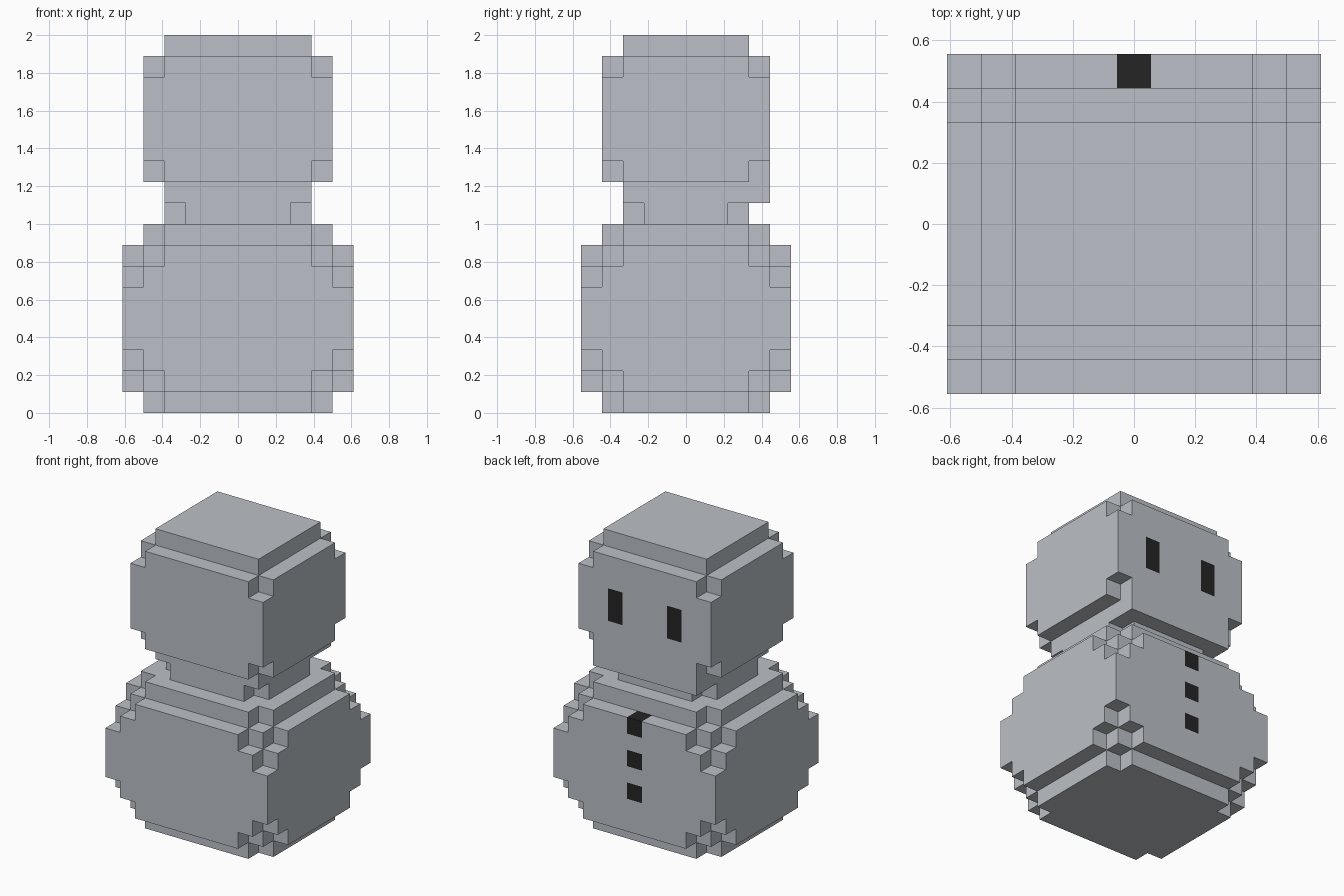
import bpy
import bmesh
from mathutils import Vector

cube = bpy.data.objects.get("Cube")
if cube:
    bpy.data.objects.remove(cube, do_unlink=True)

NX, NY = 11, 10      # blocks across and deep
U = 1 / 9            # block size


def make_material(name, color):
    m = bpy.data.materials.new(name)
    m.use_nodes = True
    m.diffuse_color = color
    bsdf = next(n for n in m.node_tree.nodes if n.type == 'BSDF_PRINCIPLED')
    bsdf.inputs["Base Color"].default_value = color
    bsdf.inputs["Roughness"].default_value = 0.9
    return m


snow = make_material("snow_grey", (0.50, 0.53, 0.57, 1))
coal = make_material("coal_black", (0.018, 0.018, 0.018, 1))

# Each layer from the ground up: inset from the widest outline, corner cut
body_layers = [(1, 1), (0, 2), (0, 1)] + [(0, 0)] * 3 + [(0, 1), (0, 2), (1, 1)]
neck_layers = [(2, 1), (2, 0)]
head_layers = [(1, 1)] + [(1, 0)] * 4 + [(1, 1), (2, 0)]


def layer_cells(z, inset, cut):
    cells = set()
    for x in range(NX):
        for y in range(NY):
            a = min(x, NX - 1 - x) - inset
            b = min(y, NY - 1 - y) - inset
            if a >= 0 and b >= 0 and a + b >= cut:
                cells.add((x, y, z))
    return cells


# Stack the parts
parts, z = {}, 0
for name, layers in (("body", body_layers), ("neck", neck_layers), ("head", head_layers)):
    parts[name] = set()
    for inset, cut in layers:
        parts[name] |= layer_cells(z, inset, cut)
        z += 1

# Chin row flush with the face
parts["neck"] |= {(x, 8, 10) for x in range(2, 9)}

# Coal blocks: two tall eyes and three buttons
coal_cells = {(x, 8, h) for x in (3, 7) for h in (13, 14)}
coal_cells |= {(5, 9, h) for h in (3, 5, 7)}

solid = set().union(*parts.values())


def build_blocks(name, cells):
    """Outer skin of a set of blocks, one quad per exposed side."""
    bm = bmesh.new()
    for cell in sorted(cells):
        centre = Vector(cell) + Vector((0.5 - NX / 2, 0.5 - NY / 2, 0.5))
        for axis in range(3):
            for sign in (-1, 1):
                near = list(cell)
                near[axis] += sign
                if tuple(near) in solid:
                    continue
                n, s, t = Vector(), Vector(), Vector()
                n[axis] = sign / 2
                s[(axis + 1) % 3] = 0.5
                t[(axis + 2) % 3] = sign / 2
                corners = (-s - t, s - t, s + t, t - s)
                face = bm.faces.new([bm.verts.new((centre + n + c) * U) for c in corners])
                face.material_index = int(cell in coal_cells)
    bmesh.ops.remove_doubles(bm, verts=bm.verts, dist=U / 100)
    mesh = bpy.data.meshes.new(name)
    bm.to_mesh(mesh)
    bm.free()
    mesh.materials.append(snow)
    mesh.materials.append(coal)
    obj = bpy.data.objects.new(name, mesh)
    bpy.context.collection.objects.link(obj)


for name, cells in parts.items():
    build_blocks(name, cells)
